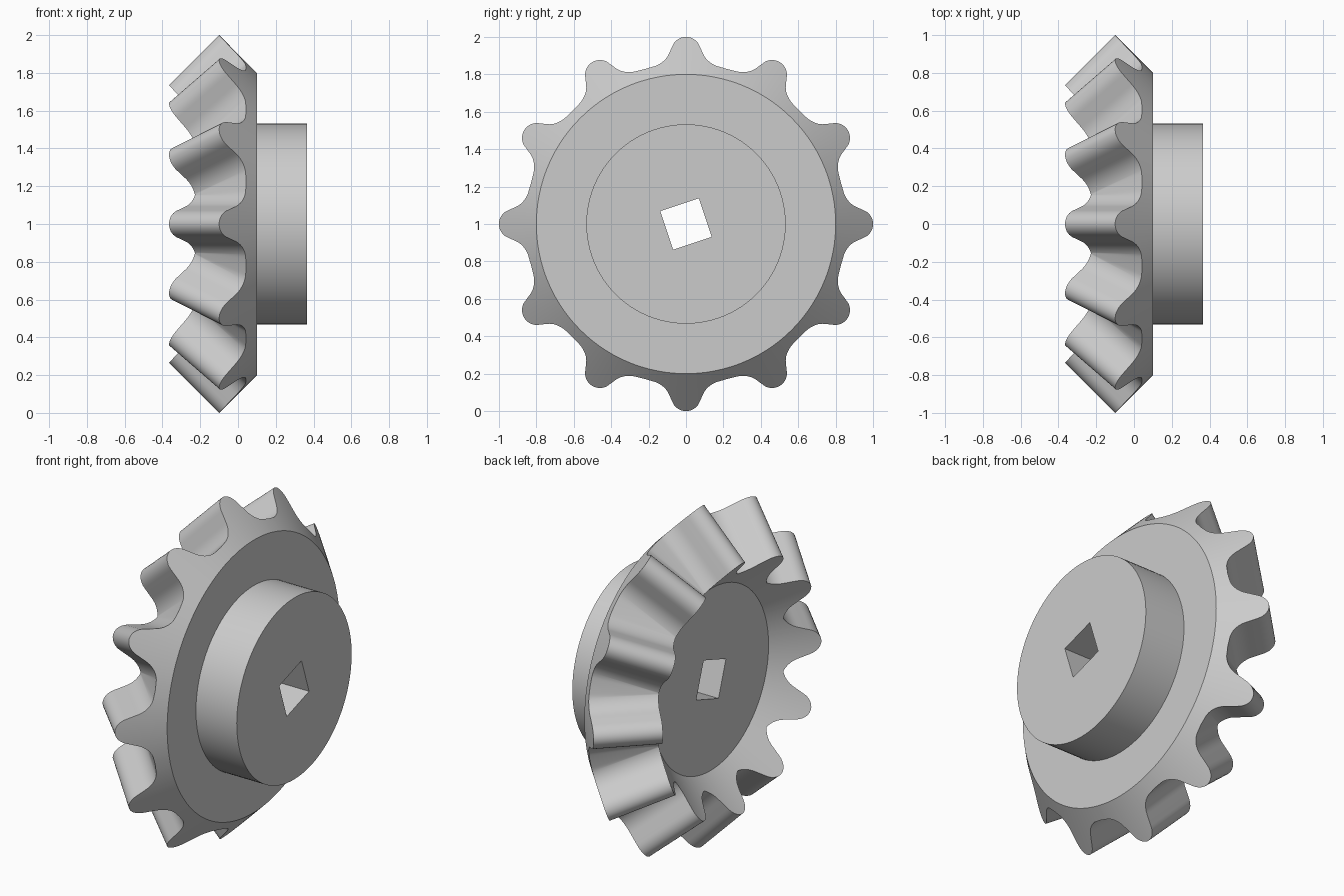
import bpy, bmesh
from math import sin, cos, asin, pi, radians

TEETH = 12
HALF = pi / TEETH          # half of one tooth pitch
LENGTH = 0.265             # tooth run along each of x and radius
BACK_X, BACK_R = 0.1, 0.8
ROOT, VALLEY = 0.057, 0.063  # floor heights at the outer and inner ends
HUB_R = 0.533

if "Cube" in bpy.data.objects:
    bpy.data.objects.remove(bpy.data.objects["Cube"])

grey = bpy.data.materials.new("plain grey")
grey.use_nodes = True
tone = (0.6, 0.6, 0.6, 1)
grey.diffuse_color = tone
grey.node_tree.nodes["Principled BSDF"].inputs["Base Color"].default_value = tone


def point(x, r, a):
    return (x, r * sin(a), 1 + r * cos(a))


def loft(name, rings):
    """Join closed rings of points with quads and cap both ends."""
    bm = bmesh.new()
    loops = [[bm.verts.new(p) for p in ring] for ring in rings]
    n = len(loops[0])
    for a, b in zip(loops, loops[1:]):
        for i in range(n):
            j = (i + 1) % n
            bm.faces.new((a[i], a[j], b[j], b[i]))
    bm.faces.new(loops[0])
    bm.faces.new(loops[-1])
    bmesh.ops.remove_doubles(bm, verts=bm.verts, dist=0.0004)
    bmesh.ops.recalc_face_normals(bm, faces=bm.faces)
    mesh = bpy.data.meshes.new(name)
    bm.to_mesh(mesh)
    bm.free()
    mesh.materials.append(grey)
    obj = bpy.data.objects.new(name, mesh)
    bpy.context.collection.objects.link(obj)
    return obj


# Half tooth outline: rounded tip, sloping flank, wide fillet (width, height)
half = []
for i in range(8):
    a = radians(10 * i)
    half.append((0.076 * sin(a), 0.135 + 0.065 * cos(a)))
for i in range(11):
    b = radians(20 + 7 * i)
    half.append((0.185 - 0.1 * cos(b), 0.144 - 0.085 * sin(b)))
outline = [(-t, h) for t, h in reversed(half[1:])] + half

# Constant-width teeth: the same outline at both ends, clipped at the pitch line
columns = []
for k in range(TEETH):
    mid = 2 * HALF * k
    for t, h in outline:
        r = BACK_R + h
        low = max(h, VALLEY)
        inner = asin(t / (BACK_R + low - LENGTH))
        columns.append((mid + asin(t / r), h,
                        mid + max(-HALF, min(HALF, inner)), low))
    columns.append((mid + HALF, ROOT, mid + HALF, VALLEY))

# Toothed body: back rim, outer tooth ends, inner tooth ends, front disc
DISC_X = BACK_X - LENGTH - (HUB_R - BACK_R + LENGTH)
gear = loft("gear_body", [
    [point(BACK_X, BACK_R, a) for a, h, b, low in columns],
    [point(BACK_X - h, BACK_R + h, a) for a, h, b, low in columns],
    [point(BACK_X - low - LENGTH, BACK_R + low - LENGTH, b) for a, h, b, low in columns],
    [point(DISC_X, HUB_R, b) for a, h, b, low in columns],
])

# Round hub behind the body
hub = loft("hub", [[point(x, HUB_R, 2 * pi * i / 96) for i in range(96)]
                   for x in (BACK_X, BACK_X + LENGTH)])

# Tilted square shaft hole cut through both parts
cutter = loft("hole_cutter", [[point(x, 0.154, radians(26.5 + 90 * i)) for i in range(4)]
                              for x in (-0.6, 0.6)])
cutter.hide_render = True
for obj in (gear, hub):
    cut = obj.modifiers.new("shaft_hole", 'BOOLEAN')
    cut.operation = 'DIFFERENCE'
    cut.solver = 'EXACT'
    cut.object = cutter
    bpy.ops.object.select_all(action='DESELECT')
    obj.select_set(True)
    bpy.context.view_layer.objects.active = obj
    bpy.ops.object.modifier_apply(modifier=cut.name)
    bpy.ops.object.shade_smooth_by_angle(angle=radians(32))
bpy.data.objects.remove(cutter)
